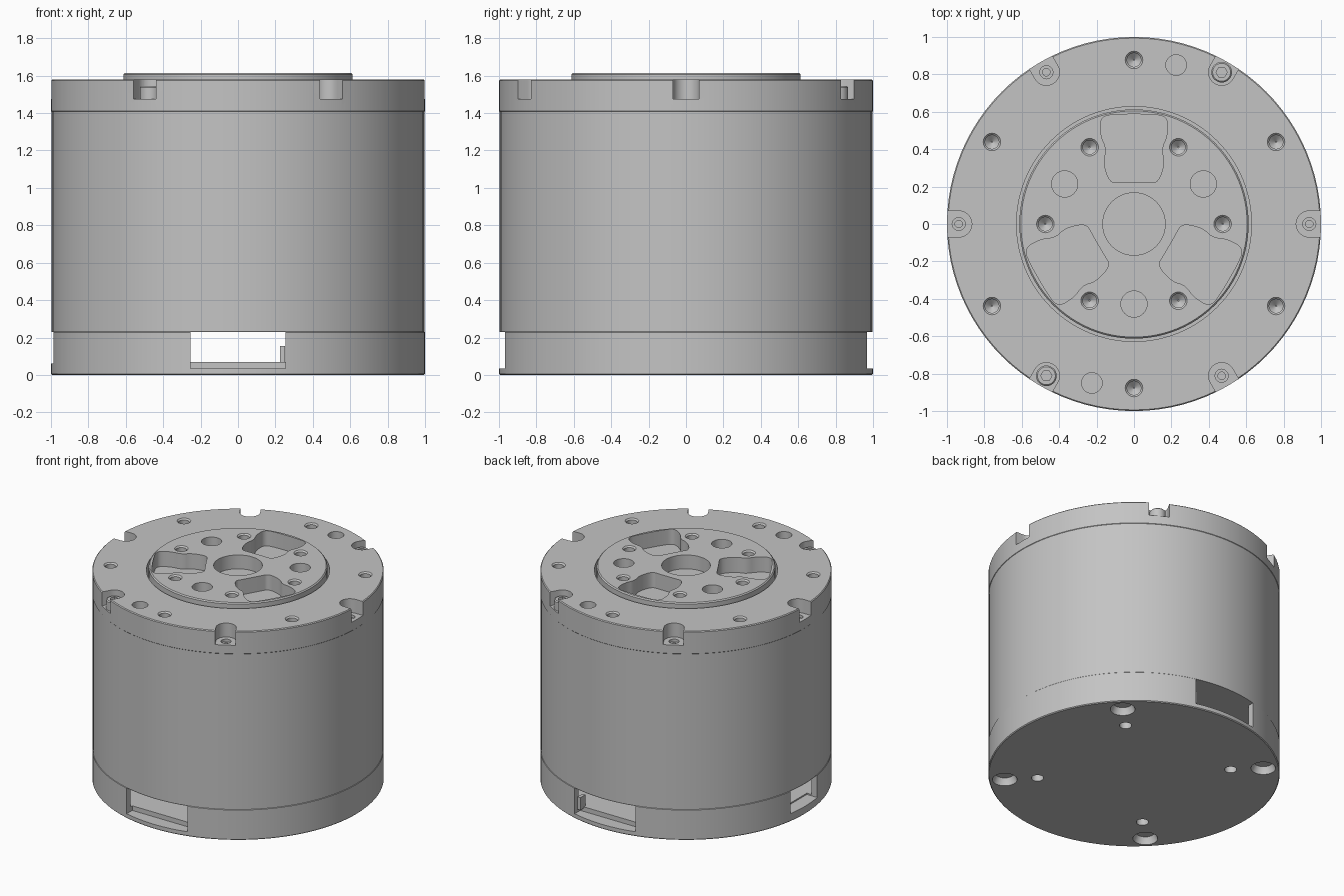
import bpy, bmesh, math
from mathutils import Matrix, Vector

if "Cube" in bpy.data.objects:
    bpy.data.objects.remove(bpy.data.objects["Cube"], do_unlink=True)

grey = bpy.data.materials.new("machined_grey")
grey.use_nodes = True
grey.diffuse_color = (0.55, 0.55, 0.55, 1)
grey.node_tree.nodes["Principled BSDF"].inputs["Base Color"].default_value = (0.55, 0.55, 0.55, 1)

TOP = 1.58
FLANGE_TOP = 1.615


def polar(radius, degrees):
    a = math.radians(degrees)
    return radius * math.cos(a), radius * math.sin(a)


def lathe(bm, profile, centre=(0, 0), segments=32):
    """Closed solid of revolution from (radius, z) points, capped at both ends."""
    rings = []
    for r, z in profile:
        ring = []
        for i in range(segments):
            x, y = polar(r, 360 * i / segments)
            ring.append(bm.verts.new((centre[0] + x, centre[1] + y, z)))
        rings.append(ring)
    for low, high in zip(rings, rings[1:]):
        for i in range(segments):
            j = (i + 1) % segments
            bm.faces.new((low[i], low[j], high[j], high[i]))
    bm.faces.new(rings[0][::-1])
    bm.faces.new(rings[-1])


def prism(bm, outline, z0, z1, degrees=0):
    """Extruded outline, turned about the z axis."""
    turn = Matrix.Rotation(math.radians(degrees), 3, "Z")
    low = [bm.verts.new(turn @ Vector((x, y, z0))) for x, y in outline]
    high = [bm.verts.new(turn @ Vector((x, y, z1))) for x, y in outline]
    n = len(outline)
    for i in range(n):
        j = (i + 1) % n
        bm.faces.new((low[i], low[j], high[j], high[i]))
    bm.faces.new(low[::-1])
    bm.faces.new(high)


def rect(x0, x1, y0, y1):
    return [(x0, y0), (x1, y0), (x1, y1), (x0, y1)]


def make(name, bm):
    bmesh.ops.recalc_face_normals(bm, faces=bm.faces)
    mesh = bpy.data.meshes.new(name)
    bm.to_mesh(mesh)
    bm.free()
    mesh.materials.append(grey)
    obj = bpy.data.objects.new(name, mesh)
    bpy.context.scene.collection.objects.link(obj)
    return obj


def cut(obj, cutters):
    """Subtract each cutter, bake the result and drop the cutters."""
    for cutter in cutters:
        cutter.hide_render = True
        mod = obj.modifiers.new(cutter.name, "BOOLEAN")
        mod.operation = "DIFFERENCE"
        mod.solver = "EXACT"
        mod.object = cutter
    graph = bpy.context.evaluated_depsgraph_get()
    mesh = bpy.data.meshes.new_from_object(obj.evaluated_get(graph))
    obj.modifiers.clear()
    obj.data = mesh
    for cutter in cutters:
        bpy.data.objects.remove(cutter, do_unlink=True)


def smooth(obj):
    obj.data.shade_smooth()
    obj.data.set_sharp_from_angle(angle=math.radians(30))


def threaded_hole(bm, centre, top):
    # slightly countersunk bore with a drill-point bottom
    lathe(bm, [(0.004, top - 0.15), (0.037, top - 0.12), (0.037, top - 0.01),
               (0.047, top), (0.047, top + 0.03)], centre, 24)


# Housing: turned cylinder with faint seams between end caps and sleeve
bm = bmesh.new()
lathe(bm, [(0.994, 0), (1, 0.006), (1, 0.228), (0.997, 0.231), (0.997, 1.408),
           (1, 1.411), (1, TOP - 0.006), (0.994, TOP)], segments=96)
housing = make("housing", bm)

# Hollow connector bay and the seat of the rotating flange
bm = bmesh.new()
lathe(bm, [(0.955, 0.07), (0.955, 0.23)], segments=96)
lathe(bm, [(0.628, 1.46), (0.628, 1.7)], segments=96)
hollows = make("hollows_cutter", bm)

# Cable windows at front, back and right-hand side
bm = bmesh.new()
for angle in (0, 180):
    prism(bm, rect(-0.255, 0.255, 0.9, 1.1), 0.035, 0.2295, angle)
prism(bm, rect(-1.1, -0.9, -0.16, 0.16), 0.06, 0.2295)
windows = make("window_cutter", bm)

# U-shaped screw notches round the top rim
notch = [(1.1, -0.07), (1.1, 0.07)]
for i in range(17):
    x, y = polar(0.07, 90 + 180 * i / 16)
    notch.append((0.937 + x, y))
bm = bmesh.new()
for k in range(6):
    prism(bm, notch, 1.475, 1.7, 60 * k)
notches = make("notch_cutter", bm)

# Holes in the rim, in the notch floors and in the base
bm = bmesh.new()
for k in range(6):
    threaded_hole(bm, polar(0.877, 30 + 60 * k), TOP)
    lathe(bm, [(0.02, 1.41), (0.02, 1.455), (0.035, 1.455), (0.035, 1.478)],
          polar(0.937, 60 * k), 20)
for s in (-1, 1):
    lathe(bm, [(0.055, TOP - 0.1), (0.055, 1.7)], (s * 0.225, s * 0.85), 32)
for k in range(4):
    angle = 45 + 90 * k
    lathe(bm, [(0.085, -0.1), (0.085, 0.002), (0.065, 0.05)], polar(0.89, angle), 32)
    lathe(bm, [(0.042, -0.1), (0.042, 0.05)], polar(0.665, angle), 24)
holes = make("hole_cutter", bm)
cut(housing, [hollows, windows, notches, holes])
smooth(housing)

# Rotating output flange with chamfered rim
bm = bmesh.new()
lathe(bm, [(0.613, 1.43), (0.613, FLANGE_TOP - 0.008), (0.605, FLANGE_TOP)], segments=96)
flange = make("output_flange", bm)

# Bell-shaped pocket outline: one half mirrored, corners rounded by subdivision
half = [(0.09, 0.587), (0.18, 0.575), (0.18, 0.475), (0.145, 0.4),
        (0.165, 0.33), (0.13, 0.22), (0.07, 0.222)]
pocket = half + [(-x, y) for x, y in reversed(half)]
for _ in range(3):
    rounded = []
    for (ax, ay), (bx, by) in zip(pocket, pocket[1:] + pocket[:1]):
        rounded.append((0.75 * ax + 0.25 * bx, 0.75 * ay + 0.25 * by))
        rounded.append((0.25 * ax + 0.75 * bx, 0.25 * ay + 0.75 * by))
    pocket = rounded

bm = bmesh.new()
lathe(bm, [(0.167, 1.51), (0.167, 1.7)], segments=48)
for k in range(3):
    prism(bm, pocket, 1.5, 1.7, 120 * k)
    lathe(bm, [(0.07, 1.52), (0.07, 1.7)], polar(0.428, 30 + 120 * k), 32)
for k in range(6):
    threaded_hole(bm, polar(0.474, 60 * k), FLANGE_TOP)
cut(flange, [make("flange_cutter", bm)])
smooth(flange)

# Two socket-head screws in opposite notches
for name, angle in (("back_screw", 60), ("front_screw", 240)):
    centre = polar(0.937, angle)
    bm = bmesh.new()
    lathe(bm, [(0.055, 1.465), (0.055, 1.538), (0.048, 1.545)], centre, 32)
    screw = make(name, bm)
    bm = bmesh.new()
    lathe(bm, [(0.03, 1.505), (0.03, 1.6)], centre, 6)
    cut(screw, [make("hex_cutter", bm)])
    smooth(screw)

# Small connector tab behind the back window
bm = bmesh.new()
prism(bm, rect(0.225, 0.25, 0.88, 0.94), 0.06, 0.155)
make("connector_tab", bm)
